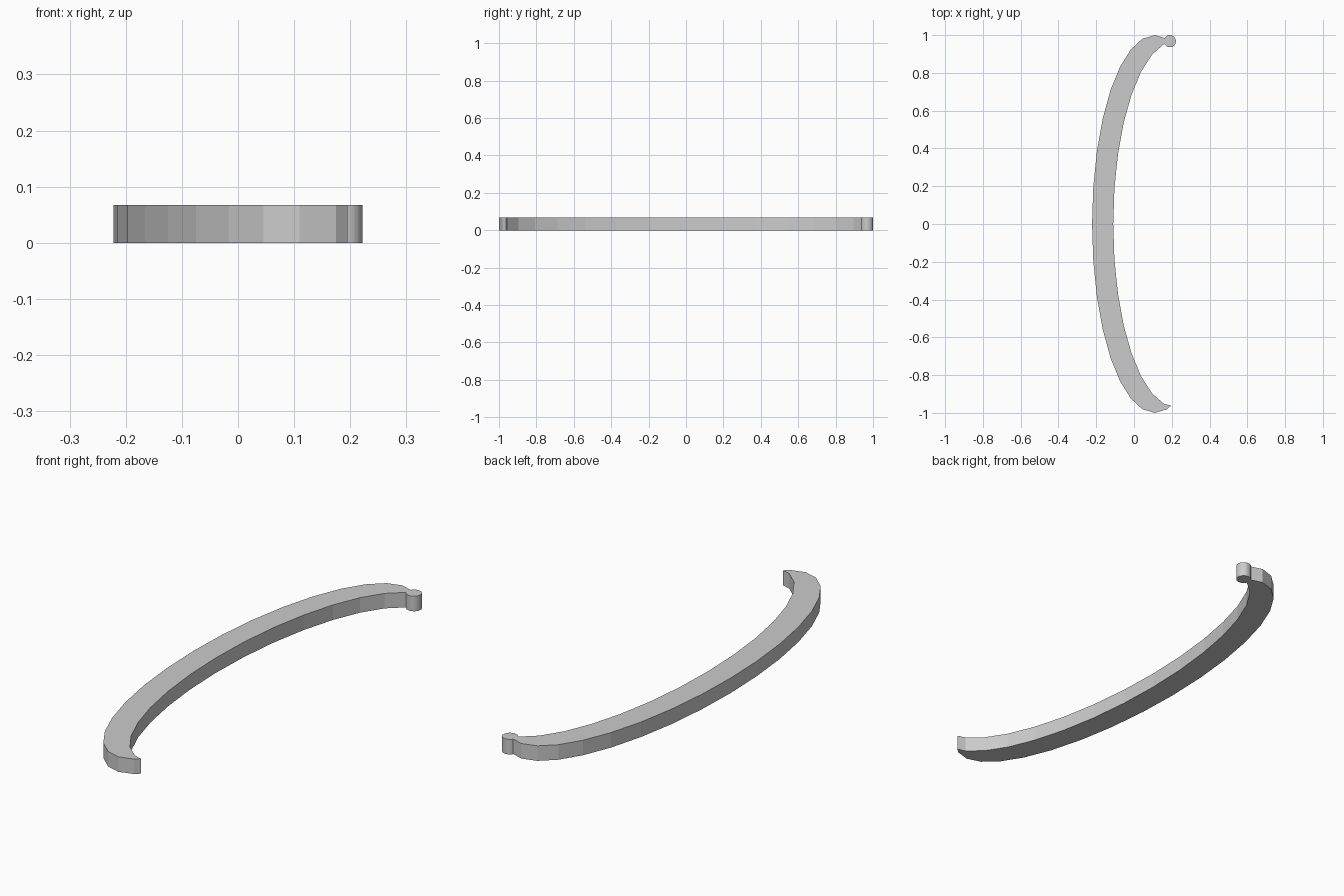
import bpy, bmesh
from math import sin, cos, pi

if "Cube" in bpy.data.objects:
    bpy.data.objects.remove(bpy.data.objects["Cube"])

HEIGHT = 0.067


def prism(name, points):
    """Extrude a closed outline upward from z = 0."""
    bm = bmesh.new()
    face = bm.faces.new([bm.verts.new((x, y, 0)) for x, y in points])
    top = bmesh.ops.extrude_face_region(bm, geom=[face])["geom"]
    verts = [v for v in top if isinstance(v, bmesh.types.BMVert)]
    bmesh.ops.translate(bm, verts=verts, vec=(0, 0, HEIGHT))
    bmesh.ops.recalc_face_normals(bm, faces=bm.faces)
    mesh = bpy.data.meshes.new(name)
    bm.to_mesh(mesh)
    bm.free()
    obj = bpy.data.objects.new(name, mesh)
    bpy.context.collection.objects.link(obj)
    return obj


def ellipse(cx, cy, rx, ry, steps, sides=32):
    return [(cx + rx * cos(2 * pi * i / sides), cy + ry * sin(2 * pi * i / sides))
            for i in steps]


# Crescent: outer ellipse arc, then the offset inner arc back, meeting at two tips
tip = (0.195, 0.962)
outline = [tip]
outline += ellipse(0.11, 0, 0.332, 1.0, range(7, 26))
outline += [(tip[0], -tip[1])]
outline += ellipse(0.222, 0, 0.332, 0.97, range(23, 8, -1))
prism("crescent_handle", outline)

# Round peg at the rear tip
prism("end_peg", ellipse(0.19, 0.968, 0.032, 0.032, range(32)))
